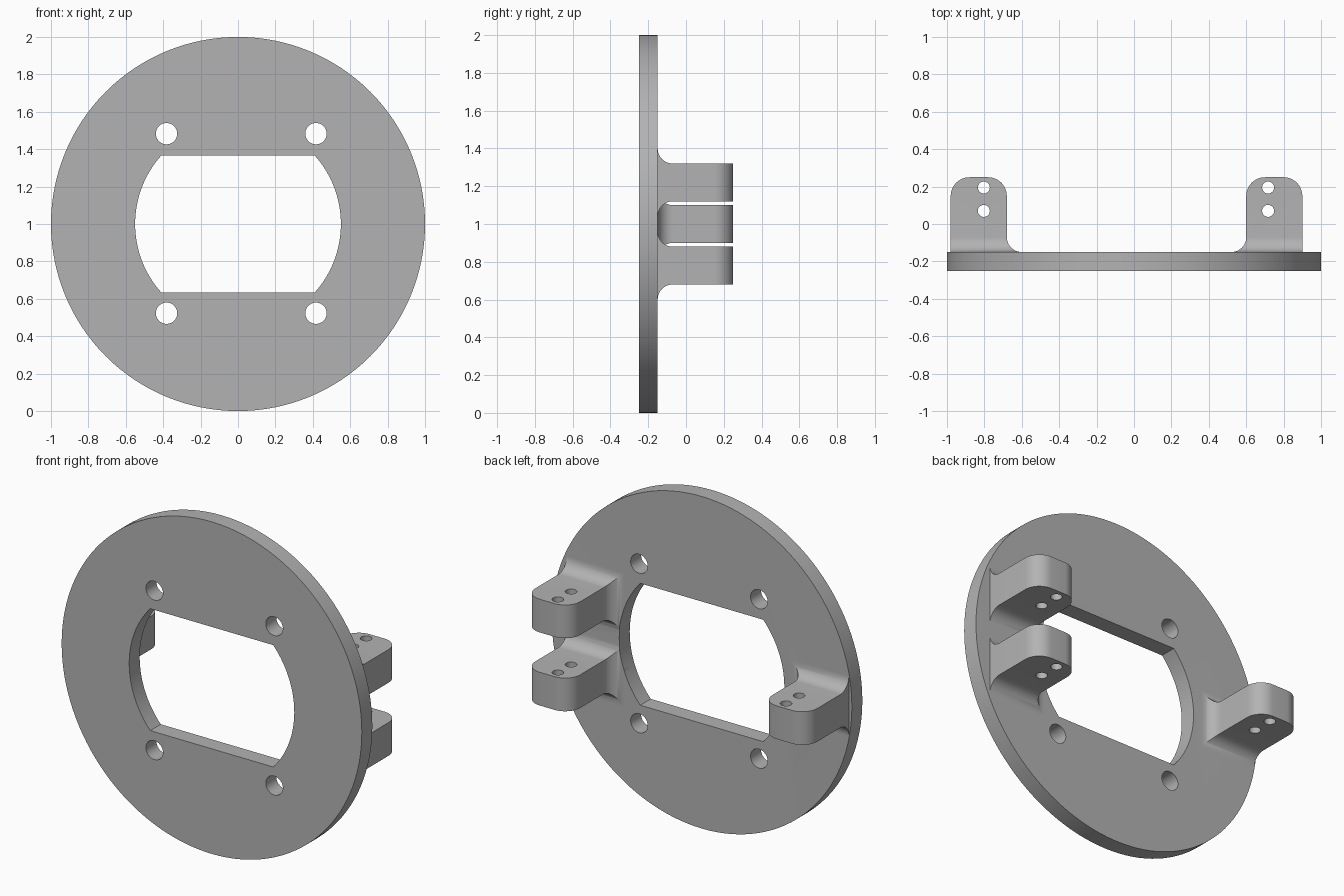
import bpy
import bmesh
from math import sin, cos, pi, sqrt, asin, radians
from mathutils import Matrix

cube = bpy.data.objects.get("Cube")
if cube:
    bpy.data.objects.remove(cube, do_unlink=True)

FRONT, BACK, TIP = -0.25, -0.15, 0.25   # plate faces and lug ends along y
MID = 1.0                               # height of the plate centre
FILLET, CORNER, HALF = 0.08, 0.10, 0.10
STEPS = 12

grey = bpy.data.materials.new("plain grey")
grey.use_nodes = True
colour = (0.45, 0.45, 0.45, 1)
grey.diffuse_color = colour
grey.node_tree.nodes["Principled BSDF"].inputs["Base Color"].default_value = colour


def finish(name, bm):
    bmesh.ops.recalc_face_normals(bm, faces=bm.faces)
    mesh = bpy.data.meshes.new(name)
    bm.to_mesh(mesh)
    bm.free()
    mesh.materials.append(grey)
    obj = bpy.data.objects.new(name, mesh)
    bpy.context.collection.objects.link(obj)
    return obj


def loft(name, rings):
    """Closed solid through a series of matching point rings."""
    bm = bmesh.new()
    loops = [[bm.verts.new(p) for p in ring] for ring in rings]
    n = len(loops[0])
    for a, b in zip(loops, loops[1:]):
        for i in range(n):
            j = (i + 1) % n
            bm.faces.new((a[i], a[j], b[j], b[i]))
    bm.faces.new(loops[0])
    bm.faces.new(loops[-1])
    return finish(name, bm)


def cylinder(name, radius, depth, centre, axis, segments):
    bm = bmesh.new()
    turn = Matrix.Rotation(pi / 2, 4, 'X') if axis == 'Y' else Matrix.Identity(4)
    bmesh.ops.create_cone(bm, cap_ends=True, segments=segments, radius1=radius,
                          radius2=radius, depth=depth,
                          matrix=Matrix.Translation(centre) @ turn)
    return finish(name, bm)


def combine(target, tool, operation):
    mod = target.modifiers.new(operation.lower(), 'BOOLEAN')
    mod.operation, mod.solver, mod.object = operation, 'EXACT', tool
    bpy.context.view_layer.objects.active = target
    bpy.ops.object.modifier_apply(modifier=mod.name)
    bpy.data.objects.remove(tool, do_unlink=True)


def lug(name, inner, outer, hole_x, z):
    """Rectangular sections along y: flared at the root, rounded at the tip."""
    sections = [(BACK - 0.05, FILLET, 0)]
    for i in range(STEPS + 1):
        t = pi / 2 * i / STEPS
        sections.append((BACK + FILLET * (1 - cos(t)), FILLET * (1 - sin(t)), 0))
    for i in range(STEPS + 1):
        t = pi / 2 * i / STEPS
        sections.append((TIP - CORNER * (1 - sin(t)), 0, CORNER * (1 - cos(t))))
    s = 1 if outer > inner else -1
    rings = []
    for y, flare, inset in sections:
        a, b, h = inner + s * (inset - flare), outer - s * inset, HALF + flare
        rings.append([(a, y, z - h), (b, y, z - h), (b, y, z + h), (a, y, z + h)])
    body = loft(name, rings)
    for y in (0.07, 0.195):
        pin = cylinder("pin_hole", 0.032, 0.6, (hole_x, y, z), 'Z', 32)
        combine(body, pin, 'DIFFERENCE')
    return body


# Round plate with its three lugs
plate = cylinder("mounting_plate", 1.0, BACK - FRONT,
                 (0, (FRONT + BACK) / 2, MID), 'Y', 128)
lugs = [lug("left_upper_lug", 0.60, 0.90, 0.717, MID + 0.22),
        lug("left_lower_lug", 0.60, 0.90, 0.717, MID - 0.22),
        lug("right_lug", -0.68, -0.98, -0.803, MID)]
for part in lugs:
    combine(plate, part, 'UNION')

# Central opening: a circle with flat top and bottom
radius, flat = 0.55, 0.367
limit = asin(flat / radius)
outline = []
for start in (-limit, pi - limit):
    for i in range(33):
        t = start + 2 * limit * i / 32
        outline.append((radius * cos(t), MID + radius * sin(t)))
opening = loft("opening_cutter", [[(x, y, z) for x, z in outline]
                                  for y in (FRONT - 0.1, BACK + 0.1)])
combine(plate, opening, 'DIFFERENCE')

# Four bolt holes
for x in (-0.382, 0.417):
    for z in (-0.477, 0.483):
        hole = cylinder("bolt_hole", 0.057, 0.4, (x, -0.2, MID + z), 'Y', 48)
        combine(plate, hole, 'DIFFERENCE')

# Smooth curves, crisp edges
bpy.ops.object.select_all(action='DESELECT')
plate.select_set(True)
bpy.context.view_layer.objects.active = plate
bpy.ops.object.shade_smooth_by_angle(angle=radians(30))
